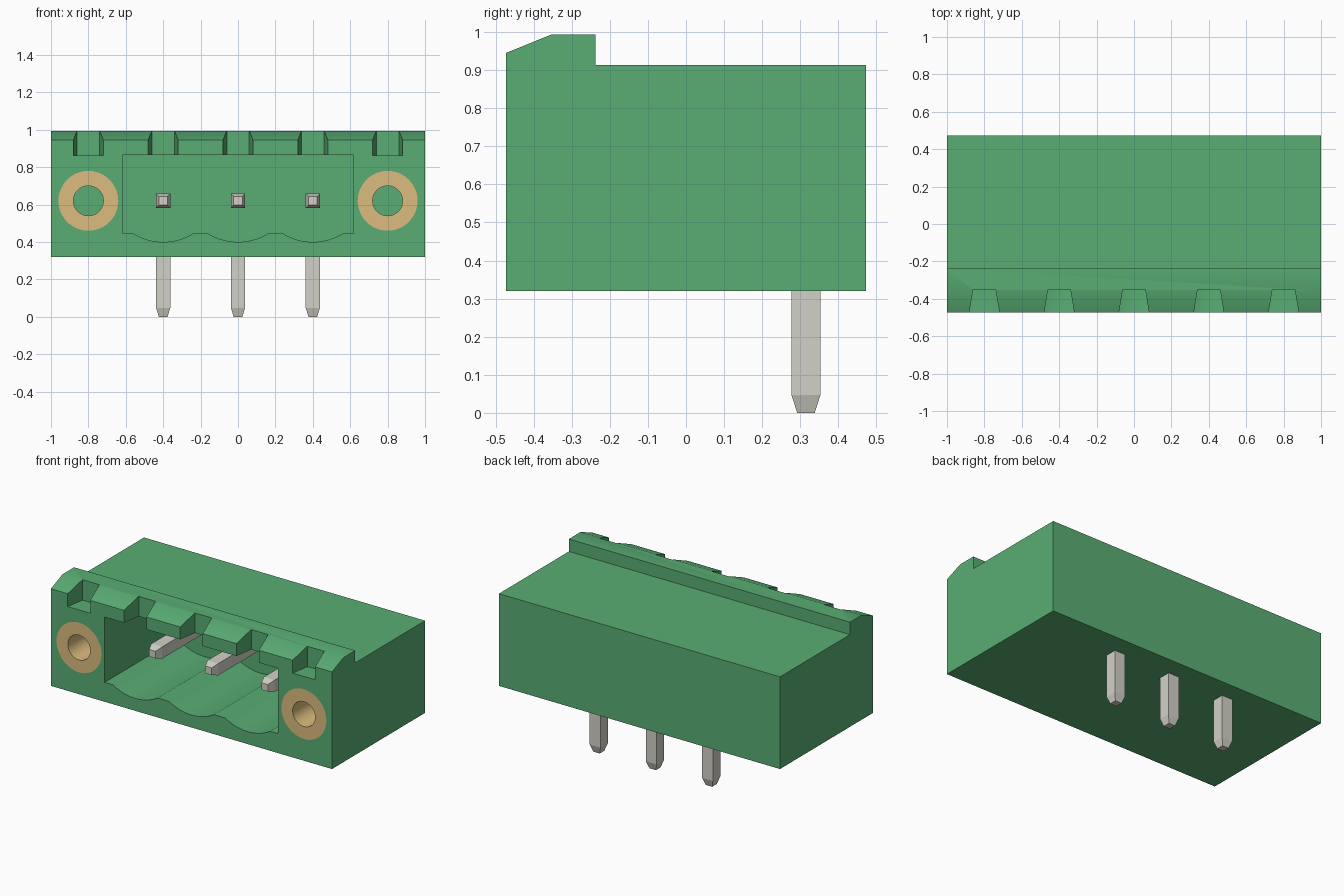
import bpy, bmesh
from math import sin, cos, asin, pi
from mathutils import Vector

if "Cube" in bpy.data.objects:
    bpy.data.objects.remove(bpy.data.objects["Cube"], do_unlink=True)


def make_material(name, rgb):
    linear = [(c / 12.92 if c < 0.04 else ((c + 0.055) / 1.055) ** 2.4) for c in rgb]
    mat = bpy.data.materials.new(name)
    mat.use_nodes = True
    mat.diffuse_color = (*linear, 1)
    mat.node_tree.nodes["Principled BSDF"].inputs["Base Color"].default_value = (*linear, 1)
    return mat


GREEN = make_material("green plastic", (0.35, 0.68, 0.455))
METAL = make_material("grey metal", (0.824, 0.82, 0.781))
BRASS = make_material("brass", (0.859, 0.738, 0.496))

FRONT, BACK, BASE, SLOT_BACK = -0.473, 0.473, 0.32, 0.23
PIN_Z, PIN_Y, PIN_X = 0.62, 0.315, (-0.4, 0, 0.4)


def finish(name, bm, mat):
    bmesh.ops.recalc_face_normals(bm, faces=bm.faces)
    mesh = bpy.data.meshes.new(name)
    bm.to_mesh(mesh)
    bm.free()
    mesh.materials.append(mat)
    obj = bpy.data.objects.new(name, mesh)
    bpy.context.collection.objects.link(obj)
    return obj


def loft(name, rings, mat, closed=False):
    """Skin a list of point rings; cap the ends unless closed."""
    bm = bmesh.new()
    loops = [[bm.verts.new(p) for p in ring] for ring in rings]
    pairs = list(zip(loops, loops[1:])) + ([(loops[-1], loops[0])] if closed else [])
    for a, b in pairs:
        for i in range(len(a)):
            j = (i + 1) % len(a)
            bm.faces.new((a[i], a[j], b[j], b[i]))
    if not closed:
        bm.faces.new(loops[0])
        bm.faces.new(loops[-1])
    return finish(name, bm, mat)


def circle(x, y, r, n=48):
    return [(x + r * cos(2 * pi * i / n), y, PIN_Z + r * sin(2 * pi * i / n)) for i in range(n)]


def square(centre, u, v, h):
    return [Vector(centre) + Vector(u) * a * h + Vector(v) * b * h
            for a, b in ((-1, -1), (1, -1), (1, 1), (-1, 1))]


def smooth(obj):
    bpy.ops.object.select_all(action="DESELECT")
    obj.select_set(True)
    bpy.context.view_layer.objects.active = obj
    bpy.ops.object.shade_smooth_by_angle(angle=0.4)


def cut(target, cutter):
    mod = target.modifiers.new("cut", "BOOLEAN")
    mod.operation, mod.solver, mod.object = "DIFFERENCE", "EXACT", cutter
    bpy.context.view_layer.objects.active = target
    bpy.ops.object.modifier_apply(modifier=mod.name)
    bpy.data.objects.remove(cutter, do_unlink=True)


# Housing with a raised, sloping front lip
side = [(FRONT, BASE), (BACK, BASE), (BACK, 0.913), (-0.238, 0.913),
        (-0.238, 0.993), (-0.355, 0.993), (FRONT, 0.945)]
housing = loft("housing", [[(x, y, z) for y, z in side] for x in (-1, 1)], GREEN)

# Socket opening with a scalloped floor
half, sag, floor = 0.16, 0.045, 0.445
radius = (half ** 2 + sag ** 2) / (2 * sag)
span = asin(half / radius)
outline = [(-0.617, floor)]
for cx in PIN_X:
    for i in range(17):
        t = span * (i / 8 - 1)
        outline.append((cx + radius * sin(t), floor - sag + radius * (1 - cos(t))))
outline += [(0.617, floor), (0.617, 0.865), (-0.617, 0.865)]
cut(housing, loft("socket_cutter", [[(x, y, z) for x, z in outline] for y in (-0.6, SLOT_BACK)], GREEN))

# Tapered notches through the lip
for cx in (-0.8, -0.4, 0, 0.4, 0.8):
    plan = [(-0.1, -0.593), (0.1, -0.593), (0.06, -0.35), (-0.06, -0.35)]
    cut(housing, loft("notch_cutter", [[(cx + x, y, z) for x, y in plan] for z in (0.862, 1.1)], GREEN))

# Brass threaded inserts in blind holes
for label, cx in (("right", -0.8), ("left", 0.8)):
    depth = 0.0
    cut(housing, loft("hole_cutter", [circle(cx, y, 0.16) for y in (-0.6, depth)], GREEN))
    rings = [(0.08, FRONT), (0.16, FRONT), (0.16, depth), (0.08, depth)]
    smooth(loft(label + "_screw_insert", [circle(cx, y, r) for r, y in rings], BRASS, closed=True))
smooth(housing)

# Contact pins: one leg forward in the socket, one leg down
X, Y, Z = (1, 0, 0), (0, 1, 0), (0, 0, 1)
for i, cx in enumerate(PIN_X, 1):
    loft(f"contact_pin_{i}", [square((cx, y, PIN_Z), X, Z, h)
         for y, h in ((-0.3, 0.023), (-0.255, 0.038), (PIN_Y - 0.038, 0.038))], METAL)
    loft(f"solder_pin_{i}", [square((cx, PIN_Y, z), X, Y, h)
         for z, h in ((0, 0.023), (0.047, 0.038), (PIN_Z + 0.038, 0.038))], METAL)
